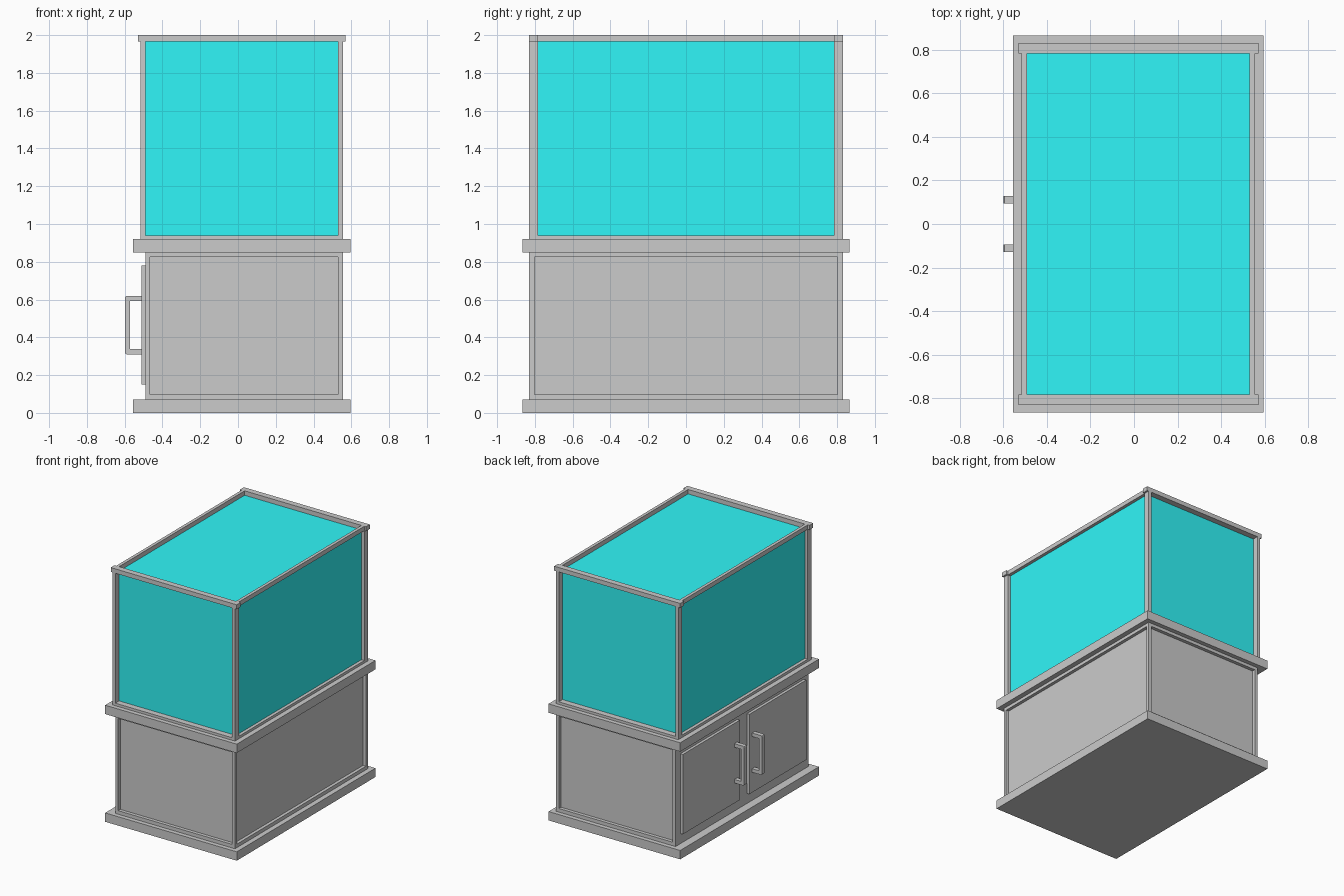
import bpy, bmesh

if "Cube" in bpy.data.objects:
    bpy.data.objects.remove(bpy.data.objects["Cube"])

glass_mat = bpy.data.materials.new("cyan_glass")
glass_mat.diffuse_color = (0.03, 0.92, 0.94, 1)
glass_mat.use_nodes = True
glass_mat.node_tree.nodes["Principled BSDF"].inputs["Base Color"].default_value = glass_mat.diffuse_color


def boxes(name, spans, mat=None):
    """One object from axis-aligned boxes given as (x0, x1, y0, y1, z0, z1)."""
    bm = bmesh.new()
    for x0, x1, y0, y1, z0, z1 in spans:
        for v in bmesh.ops.create_cube(bm, size=1)["verts"]:
            v.co = ((x0 + x1) / 2 + v.co.x * (x1 - x0),
                    (y0 + y1) / 2 + v.co.y * (y1 - y0),
                    (z0 + z1) / 2 + v.co.z * (z1 - z0))
    return finish(name, bm, mat)


def finish(name, bm, mat=None):
    bmesh.ops.recalc_face_normals(bm, faces=bm.faces)
    me = bpy.data.meshes.new(name)
    bm.to_mesh(me)
    bm.free()
    ob = bpy.data.objects.new(name, me)
    bpy.context.collection.objects.link(ob)
    if mat:
        me.materials.append(mat)
    return ob


def edge_frame(name, outer, inner, lip=0.0):
    """Bars along the twelve edges between an inner and an outer box."""
    X0, X1, Y, Z0, Z1 = outer
    x0, x1, y, z0, z1 = inner
    bars = []
    for a, b in ((X0, x0), (x1, X1)):
        for c, d in ((-Y, -y), (y, Y)):
            bars.append((a, b, c, d, z0, z1))          # corner posts
        for e, f in ((Z0, z0), (z1, Z1)):
            bars.append((a, b, -y, y, e, f))           # long rails
    for c, d in ((-Y, -y), (y, Y)):
        bars.append((X0, X1, c, d, Z0, z0))            # end rails
        bars.append((X0 - lip, X1 + lip, c, d, z1, Z1))
    return boxes(name, bars)


# Plinth and middle shelf
for name, z0, z1 in (("base_plinth", 0, 0.07), ("tank_shelf", 0.85, 0.92)):
    boxes(name, [(-0.555, 0.595, -0.865, 0.865, z0, z1)])

# Lower cabinet: recessed panels on three sides, flat door side
edge_frame("cabinet_frame", (-0.49, 0.555, 0.83, 0.07, 0.85),
           (-0.465, 0.53, 0.803, 0.098, 0.825))
boxes("cabinet_body", [(-0.49, 0.53, -0.803, 0.803, 0.07, 0.85)])

# Tank: glass block held in an edge frame
edge_frame("tank_frame", (-0.515, 0.555, 0.83, 0.92, 2.0),
           (-0.49, 0.53, 0.783, 0.94, 1.965), lip=0.015)
boxes("tank_glass", [(-0.49, 0.53, -0.783, 0.783, 0.94, 1.965)], glass_mat)


# Doors and rounded pull handles
def handle(name, y0, y1):
    c = 0.01
    outline = [(-0.51, 0.31), (-0.598 + c, 0.31), (-0.595, 0.313), (-0.598, 0.31 + c),
               (-0.598, 0.62 - c), (-0.595, 0.617), (-0.598 + c, 0.62), (-0.51, 0.62),
               (-0.51, 0.592), (-0.571, 0.592), (-0.571, 0.338), (-0.51, 0.338)]
    bm = bmesh.new()
    face = bm.faces.new([bm.verts.new((x, y0, z)) for x, z in outline])
    ext = bmesh.ops.extrude_face_region(bm, geom=[face])["geom"]
    for v in ext:
        if isinstance(v, bmesh.types.BMVert):
            v.co.y = y1
    finish(name, bm)


for side, s in (("left", -1), ("right", 1)):
    ya, yb = sorted((s * 0.06, s * 0.77))
    boxes(side + "_door", [(-0.512, -0.49, ya, yb, 0.15, 0.78)])
    ha, hb = sorted((s * 0.093, s * 0.128))
    handle(side + "_handle", ha, hb)
